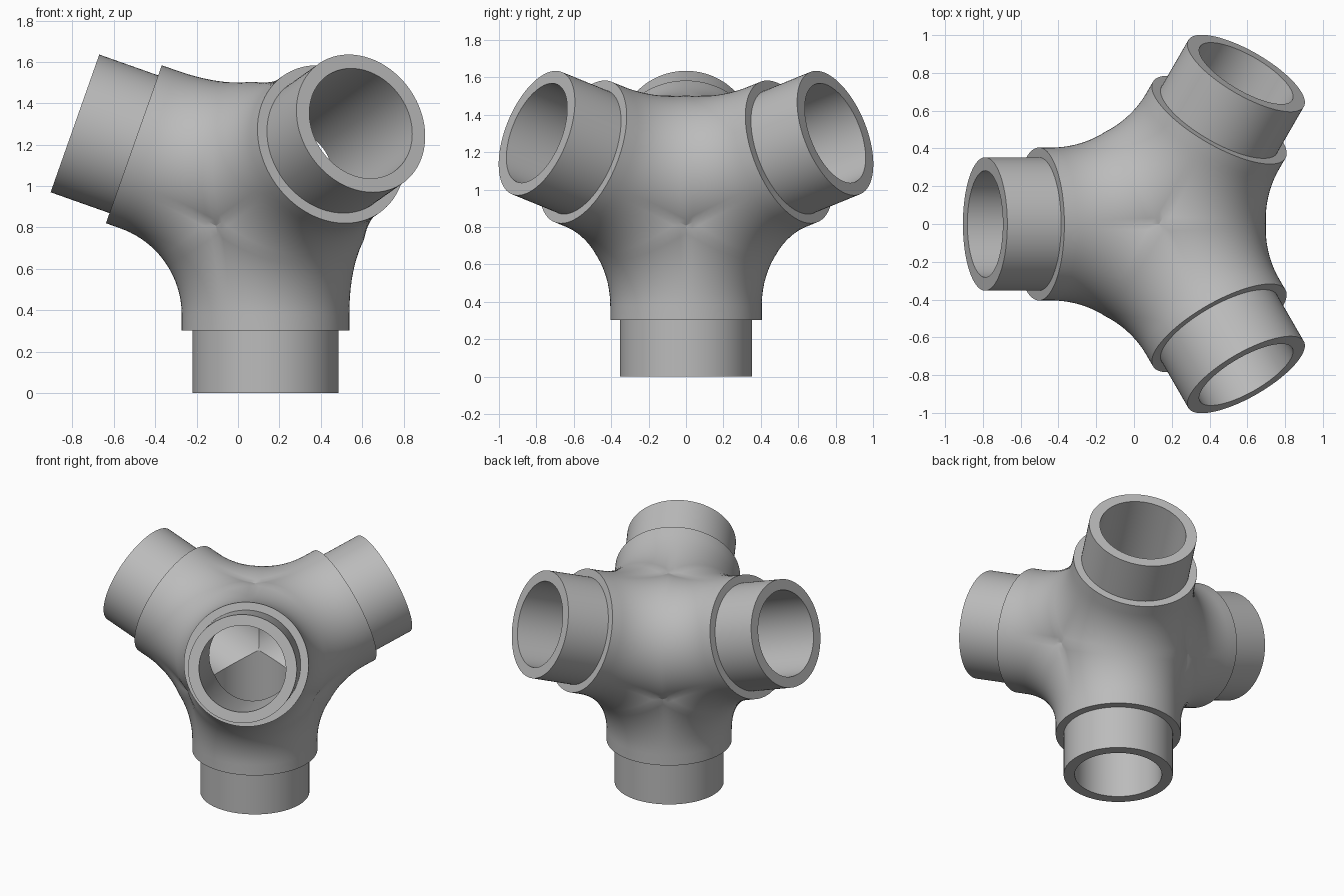
import bpy, bmesh, math
from mathutils import Vector

if "Cube" in bpy.data.objects:
    bpy.data.objects.remove(bpy.data.objects["Cube"])

# Main dimensions
CENTRE = Vector((0.133, 0, 0.977))
BORE, SPIGOT, COLLAR = 0.282, 0.353, 0.405   # radii
END, STEP, BLEND = 0.977, 0.675, 0.60        # distances along each arm
SEGMENTS, ARC_STEPS = 96, 10

# Four arms pointing to the corners of a tetrahedron
flat, rise = math.sqrt(8) / 3, 1 / 3
arms = [Vector((0, 0, -1))]
for deg in (180, 60, -60):
    a = math.radians(deg)
    arms.append(Vector((flat * math.cos(a), flat * math.sin(a), rise)))


def arm_profile(phi):
    """(distance along arm, radius) from the bore junction round to the hub seam."""
    third = 2 * math.pi / 3
    phi = (phi + third / 2) % third - third / 2
    slope = math.cos(phi) / math.sqrt(2)      # seam shared with the next arm
    turn = math.atan(slope)
    points = [(BORE * slope, BORE), (END, BORE), (END, SPIGOT),
              (STEP, SPIGOT), (STEP, COLLAR)]
    # Concave fillet running from the collar to the seam
    radius = BLEND / slope - COLLAR
    for i in range(ARC_STEPS + 1):
        t = turn * i / ARC_STEPS
        points.append((BLEND - radius * math.sin(t),
                       COLLAR + radius * (1 - math.cos(t))))
    return points


bm = bmesh.new()
for k, axis in enumerate(arms):
    other = arms[(k + 1) % 4]
    side = (other - axis * other.dot(axis)).normalized()
    up = axis.cross(side)
    rings = []
    for s in range(SEGMENTS):
        phi = 2 * math.pi * s / SEGMENTS
        out = side * math.cos(phi) + up * math.sin(phi)
        rings.append([bm.verts.new(CENTRE + axis * d + out * r)
                      for d, r in arm_profile(phi)])
    for s in range(SEGMENTS):
        p, q = rings[s], rings[(s + 1) % SEGMENTS]
        for i in range(len(p) - 1):
            bm.faces.new((p[i], q[i], q[i + 1], p[i + 1]))

# Weld the arms together along their seams
bmesh.ops.remove_doubles(bm, verts=bm.verts[:], dist=0.0005)
bmesh.ops.recalc_face_normals(bm, faces=bm.faces[:])
mesh = bpy.data.meshes.new("pipe_connector")
bm.to_mesh(mesh)
bm.free()

grey = bpy.data.materials.new("light_grey")
grey.diffuse_color = (0.5, 0.5, 0.5, 1)
grey.use_nodes = True
grey.node_tree.nodes["Principled BSDF"].inputs["Base Color"].default_value = grey.diffuse_color
mesh.materials.append(grey)

connector = bpy.data.objects.new("pipe_connector", mesh)
bpy.context.collection.objects.link(connector)
bpy.context.view_layer.objects.active = connector
connector.select_set(True)
bpy.ops.object.shade_smooth_by_angle(angle=math.radians(30))
